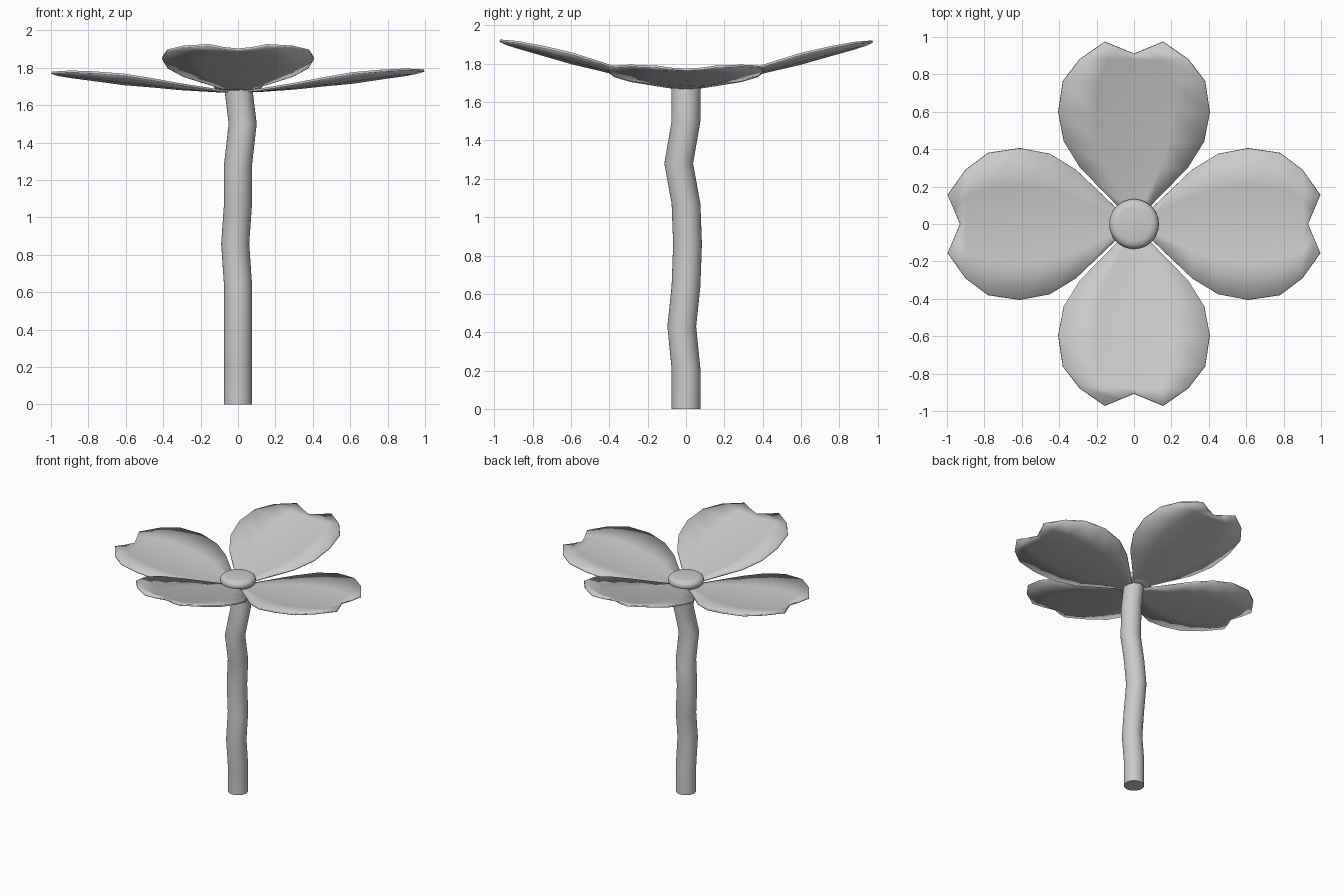
import bpy, bmesh, math
from mathutils import Vector, Matrix

if "Cube" in bpy.data.objects:
    bpy.data.objects.remove(bpy.data.objects["Cube"])


def make_object(name, bm, smooth_angle=None):
    bmesh.ops.recalc_face_normals(bm, faces=bm.faces[:])
    mesh = bpy.data.meshes.new(name)
    bm.to_mesh(mesh)
    bm.free()
    ob = bpy.data.objects.new(name, mesh)
    bpy.context.collection.objects.link(ob)
    for p in mesh.polygons:
        p.use_smooth = True
    if smooth_angle:
        bpy.context.view_layer.objects.active = ob
        ob.select_set(True)
        bpy.ops.object.shade_smooth_by_angle(angle=math.radians(smooth_angle))
        ob.select_set(False)
    return ob


def ring_stack(name, rings, sides=32):
    """Closed tube through rings of (x, y, z, radius)."""
    bm = bmesh.new()
    loops = []
    for x, y, z, r in rings:
        loops.append([bm.verts.new((x + r * math.cos(2 * math.pi * i / sides),
                                    y + r * math.sin(2 * math.pi * i / sides), z))
                      for i in range(sides)])
    for a, b in zip(loops, loops[1:]):
        for i in range(sides):
            j = (i + 1) % sides
            bm.faces.new((a[i], a[j], b[j], b[i]))
    bm.faces.new(loops[0][::-1])
    bm.faces.new(loops[-1])
    return make_object(name, bm, 50)


# Petal rows: distance out, half width, centre height, edge lift, edge reach
ROWS = [(0.03, 0.025, 1.675, 0.0, 0), (0.10, 0.09, 1.675, 0.005, 0),
        (0.31, 0.29, 1.69, 0.025, 0), (0.45, 0.375, 1.705, 0.037, 0),
        (0.61, 0.405, 1.72, 0.05, 0), (0.78, 0.38, 1.745, 0.04, 0),
        (0.90, 0.29, 1.762, 0.028, 0), (0.93, 0.155, 1.77, 0.015, 0.066)]


def petal(name, angle, reach, tilt):
    bm = bmesh.new()
    turn = Matrix.Rotation(math.radians(angle), 3, 'Z')
    grid = []
    for r, w, z, lift, tip in ROWS:
        row = []
        for k in range(-2, 3):
            f = k / 2
            out = (r + tip * abs(f)) * reach
            co = Vector((out, w * f, z + lift * f * f + tilt * out))
            row.append(bm.verts.new(turn @ co))
        grid.append(row)
    for a, b in zip(grid, grid[1:]):
        for i in range(4):
            bm.faces.new((a[i], b[i], b[i + 1], a[i + 1]))
    ob = make_object(name, bm)
    mod = ob.modifiers.new("thickness", 'SOLIDIFY')
    mod.thickness = 0.012
    mod.offset = 0


# Four notched petals, front and back ones raised
petal("right_petal", 0, 1.0, 0.0)
petal("back_petal", 90, 0.978, 0.135)
petal("left_petal", 180, 1.0, -0.012)
petal("front_petal", 270, 0.975, 0.14)

# Wavy stem
ring_stack("stem", [(x, y, z, 0.075) for x, y, z in [
    (0, 0, 0), (0, 0, 0.21), (0, -0.022, 0.43), (0, 0, 0.64), (-0.015, 0.008, 0.86),
    (0, 0, 1.07), (0, -0.038, 1.28), (0.025, 0, 1.50), (0.003, 0, 1.68)]])

# Rounded flower centre
ring_stack("flower_centre", [(0, 0, z, r) for z, r in [
    (1.68, 0.11), (1.695, 0.127), (1.715, 0.133), (1.735, 0.127),
    (1.747, 0.112), (1.752, 0.09)]])
